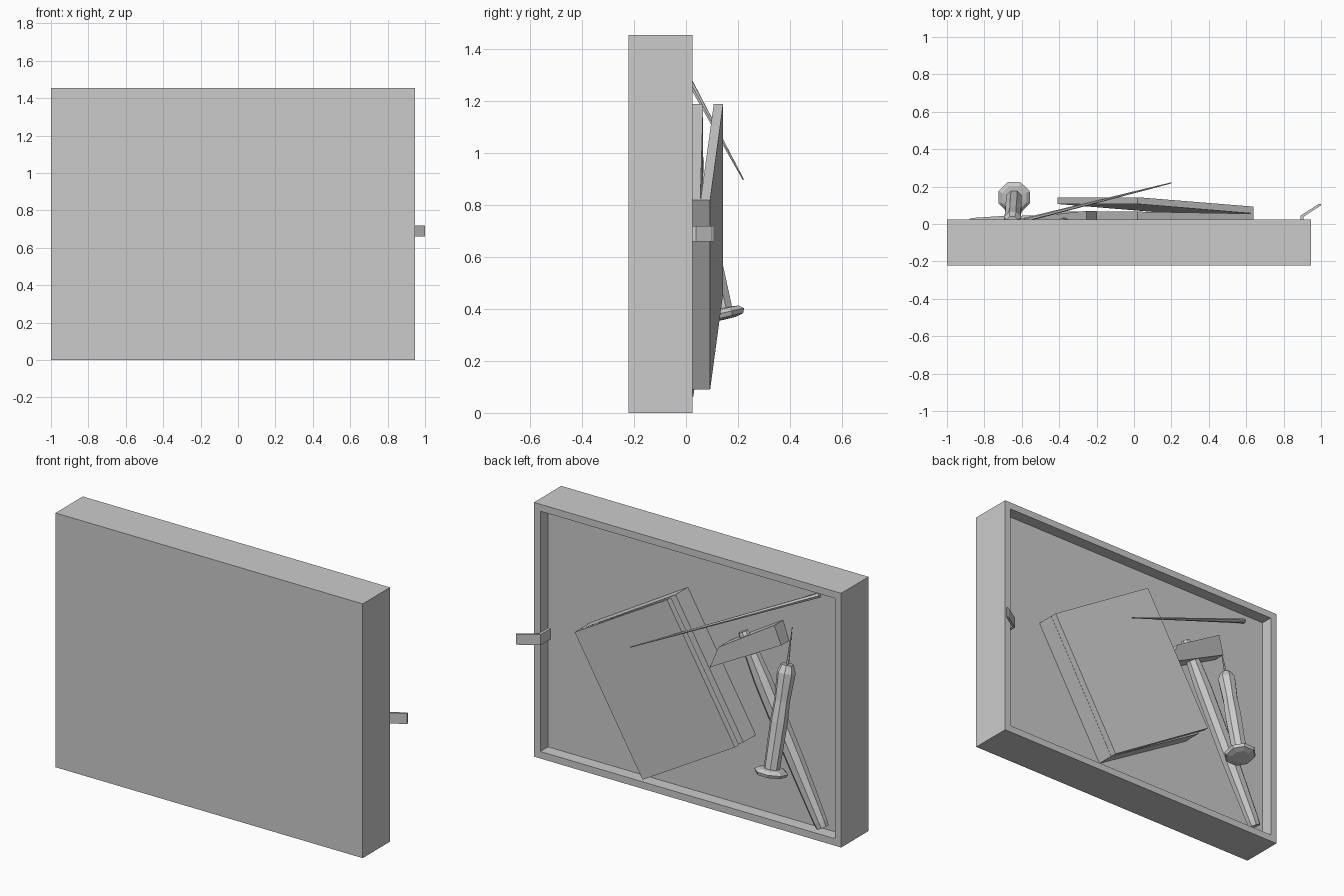
import bpy, bmesh
from mathutils import Vector

if "Cube" in bpy.data.objects:
    bpy.data.objects.remove(bpy.data.objects["Cube"])


def make(name, bm):
    bmesh.ops.recalc_face_normals(bm, faces=bm.faces)
    me = bpy.data.meshes.new(name)
    bm.to_mesh(me)
    bm.free()
    ob = bpy.data.objects.new(name, me)
    bpy.context.collection.objects.link(ob)
    return ob


def loft(name, rings):
    """Skin a list of equal-length point rings and cap both ends."""
    bm = bmesh.new()
    rs = [[bm.verts.new(p) for p in r] for r in rings]
    for a, b in zip(rs, rs[1:]):
        n = len(a)
        for i in range(n):
            bm.faces.new((a[i], a[(i + 1) % n], b[(i + 1) % n], b[i]))
    bm.faces.new(rs[0])
    bm.faces.new(rs[-1])
    return make(name, bm)


def rod(name, a, b, sections, sides, squash=1.0):
    """Turned part along a-b; sections are (fraction along axis, radius)."""
    from math import cos, sin, tau
    a, b = Vector(a), Vector(b)
    d = (b - a).normalized()
    u = d.cross(Vector((0, 1, 0))).normalized()
    v = u.cross(d)
    rings = []
    for t, r in sections:
        c = a.lerp(b, t)
        rings.append([c + u * r * cos(tau * (i + .5) / sides)
                      + v * r * squash * sin(tau * (i + .5) / sides)
                      for i in range(sides)])
    return loft(name, rings)


def slab(name, xz, y_low, y_high):
    """Plate over an xz outline with a y value per corner on each side."""
    return loft(name, [[(x, y, z) for (x, z), y in zip(xz, ys)]
                       for ys in (y_low, y_high)])


def rect(x0, x1, z0, z1, y):
    return [(x0, y, z0), (x1, y, z0), (x1, y, z1), (x0, y, z1)]


# Shallow tray, open at the back
FLOOR, WALL = -.045, .04
L, R, T = -1.0, .945, 1.455
inner = (L + WALL, R - WALL, WALL, T - WALL)
loft("tray", [rect(L, R, 0, T, -.222), rect(L, R, 0, T, .025),
              rect(*inner, .025), rect(*inner, FLOOR)])

# Bent pull tab on the rim
tab = [(.89, FLOOR), (.89, .045), (.99, .108), (1.0, .108), (1.0, .10),
       (.905, .038), (.905, FLOOR)]
loft("pull_tab", [[(x, y, z) for x, y in tab] for z in (.66, .72)])

# Book: lower block and a slightly raised cover hinged at the spine
book = [(.02, 1.19), (.64, .82), (.21, .09), (-.41, .46)]
slab("book_block", book, [FLOOR] * 4, (.066, .055, .055, .066))
slab("book_cover", book, (.107, .056, .056, .107), (.143, .093, .093, .143))

# Hammer
head = [(-.20, .835), (-.255, .965), (-.583, 1.164), (-.62, 1.055)]
top = (.07, .07, .034, .025)
slab("hammer_head", head, [y - .10 for y in top], top)
rod("hammer_handle", (-.865, 0, .07), (-.365, .005, 1.06),
    [(0, .036), (.03, .041), (.35, .052), (.75, .053), (.87, .045), (.97, .035), (1, .028)],
    8, .85)

# Awl: flared pommel, grip and thin needle
butt, tip = (-.64, .148, .36), (-.65, .01, .95)
rod("awl_grip", butt, tip,
    [(0, .05), (.012, .082), (.04, .09), (.065, .07), (.07, .043), (.5, .047),
     (.68, .042), (.93, .05), (1, .034)], 8)
rod("awl_needle", tip, (-.648, -.035, 1.145), [(0, .008), (1, .001)], 6)

# Long tapered spike leaning across the tray
rod("spike", (-.82, -.038, 1.373), (.20, .22, .90), [(0, .014), (1, .003)], 6)
